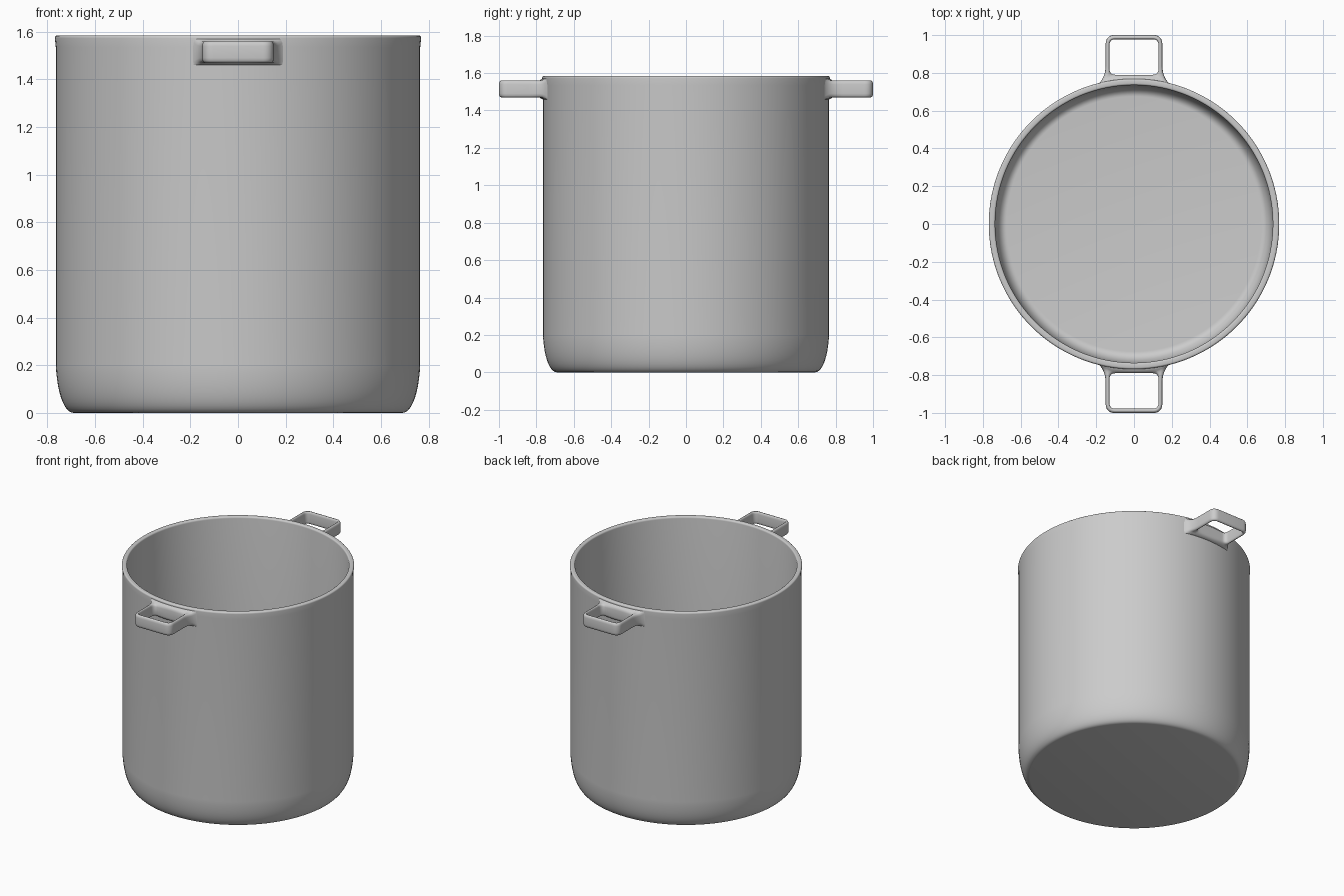
import bpy, bmesh
from math import sin, cos, asin, pi, sqrt
from mathutils import Vector, Matrix
from mathutils.geometry import interpolate_bezier

default = bpy.data.objects.get("Cube")
if default:
    bpy.data.objects.remove(default, do_unlink=True)

metal = bpy.data.materials.new("grey_metal")
metal.use_nodes = True
GREY = (0.6, 0.6, 0.6, 1)
metal.diffuse_color = GREY
metal.node_tree.nodes["Principled BSDF"].inputs["Base Color"].default_value = GREY

RADIUS, HEIGHT, WALL = 0.765, 1.585, 0.03


def corner(start, tip, end, count=8):
    """Points of a rounded corner that runs from start to end around tip."""
    a, t, b = (Vector((*p, 0)) for p in (start, tip, end))
    return interpolate_bezier(a, a.lerp(t, 0.6), b.lerp(t, 0.6), b, count)


def finish(name, bm):
    bmesh.ops.recalc_face_normals(bm, faces=bm.faces)
    mesh = bpy.data.meshes.new(name)
    bm.to_mesh(mesh)
    bm.free()
    mesh.materials.append(metal)
    obj = bpy.data.objects.new(name, mesh)
    bpy.context.collection.objects.link(obj)
    bpy.ops.object.select_all(action="DESELECT")
    obj.select_set(True)
    bpy.context.view_layer.objects.active = obj
    bpy.ops.object.shade_smooth_by_angle(angle=0.8)
    return obj


# Pot body: a closed wall profile turned around the z axis
def make_pot():
    inner = RADIUS - WALL
    lip = RADIUS + 0.004
    profile = [Vector((0, 0, 0))]
    profile += corner((0.69, 0), (RADIUS - 0.01, 0), (RADIUS, 0.2), 12)
    profile += [Vector((RADIUS, HEIGHT - 0.05, 0))]
    profile += corner((lip, HEIGHT - 0.012), (lip, HEIGHT), (lip - 0.01, HEIGHT), 5)
    profile += corner((inner + 0.01, HEIGHT), (inner, HEIGHT), (inner, HEIGHT - 0.012), 5)
    profile += corner((inner, 0.15), (inner, WALL), (inner - 0.06, WALL), 12)
    profile += [Vector((0, WALL, 0))]
    bm = bmesh.new()
    verts = [bm.verts.new((p.x, 0, p.y)) for p in profile]
    edges = [bm.edges.new(pair) for pair in zip(verts, verts[1:])]
    bmesh.ops.spin(bm, geom=verts + edges, axis=(0, 0, 1), cent=(0, 0, 0),
                   angle=2 * pi, steps=128)
    bmesh.ops.remove_doubles(bm, verts=bm.verts, dist=0.0002)
    return finish("pot_body", bm)


# Loop handle: rounded section lofted between the hole and the outer outline
def make_handle(name, turn):
    half, bar, z_mid, rise = 0.15, 0.02, 1.515, 0.045
    hole, low, top, r = half - bar, 0.79, 0.978, 0.03
    root_x = 0.205
    root_y = sqrt((RADIUS - 0.006) ** 2 - root_x ** 2)

    # Right half of both outlines, from the wall out to the tip
    hole_half = corner((hole - r, low), (hole, low), (hole, low + r))
    hole_half += corner((hole, top - r), (hole, top), (hole - r, top))
    outer_half = corner((root_x, root_y), (half, root_y + 0.025), (half, low + 0.05))
    outer_half += corner((half, 1 - 0.045), (half, 1), (half - 0.045, 1))

    # Middle of the root follows the wall
    steps = 5
    root_angle = asin(root_x / (RADIUS - 0.006))
    for i in range(steps):
        f = i / steps
        a = f * root_angle
        hole_half.insert(i, Vector(((hole - r) * f, low, 0)))
        outer_half.insert(i, Vector((sin(a), cos(a), 0)) * (RADIUS - 0.006))

    def mirrored(points):
        return points + [Vector((-p.x, p.y, 0)) for p in reversed(points[1:])]

    # Half section: (share of the way outwards, share of the height)
    half_section = [(0, 0.6), (0.06, 0.82), (0.2, 0.96), (0.4, 1),
                    (0.7, 0.96), (0.92, 0.8), (1, 0.55)]
    section = half_section + [(t, -h) for t, h in reversed(half_section)]

    bm = bmesh.new()
    rings = []
    for p, q in zip(mirrored(hole_half), mirrored(outer_half)):
        ring = []
        for t, h in section:
            v = p.lerp(q, t)
            # Swell where the handle melts into the wall
            near = max(0, 1 - (v.length - RADIUS + 0.006) / 0.035)
            v.z = z_mid + h * rise + (1 if h > 0 else -1) * 0.022 * min(near, 1) ** 2
            ring.append(bm.verts.new(v))
        rings.append(ring)
    for a, b in zip(rings, rings[1:] + rings[:1]):
        for i in range(len(section)):
            j = (i + 1) % len(section)
            bm.faces.new((a[i], a[j], b[j], b[i]))
    bm.transform(Matrix.Rotation(turn, 4, "Z"))
    return finish(name, bm)


make_pot()
make_handle("back_handle", 0)
make_handle("front_handle", pi)
